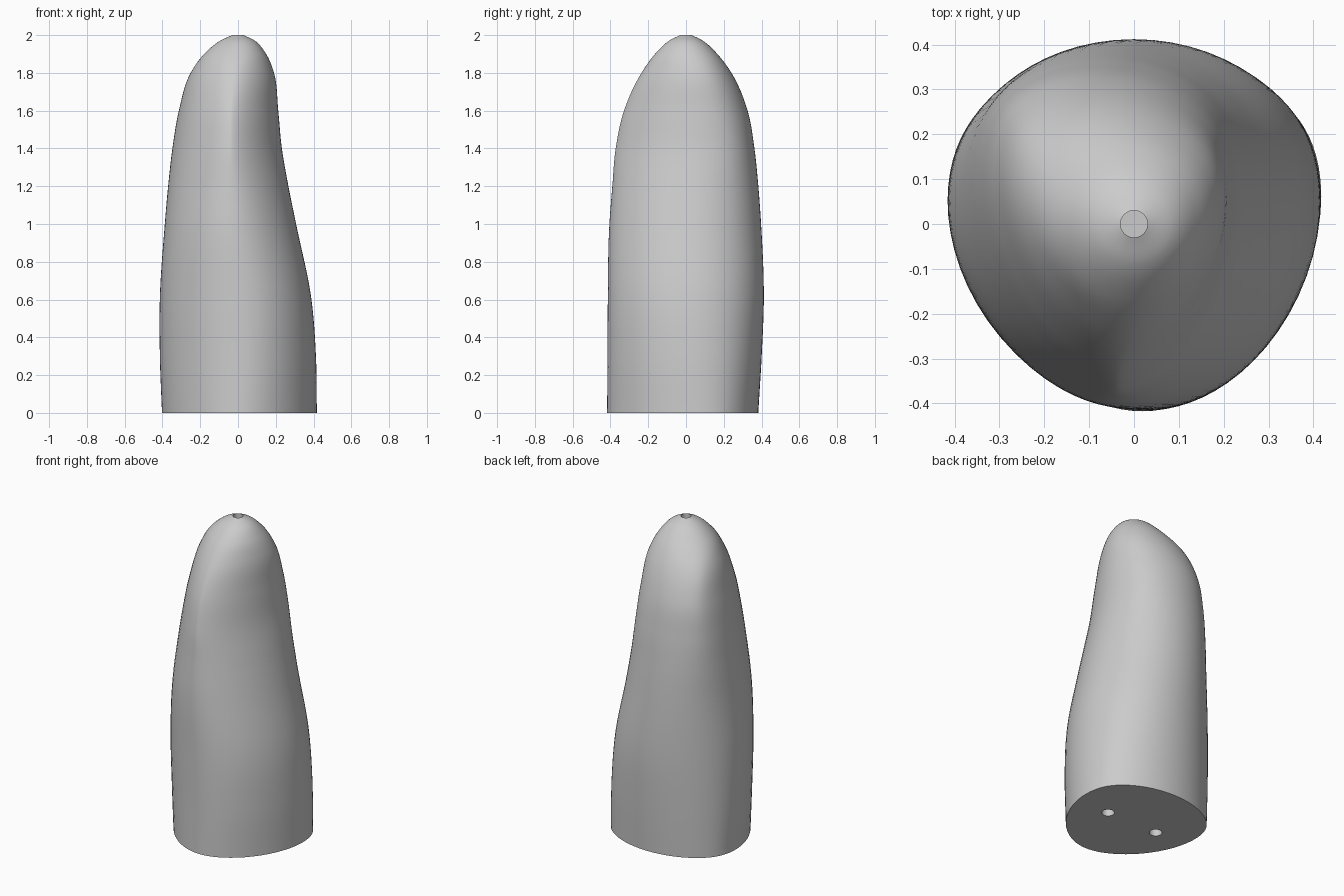
import bpy, bmesh
from math import sin, cos, pi, radians
from mathutils import Vector

SEGMENTS = 72
STEPS = 8
HOLE_DEPTH = 0.1

cube = bpy.data.objects.get("Cube")
if cube:
    bpy.data.objects.remove(cube, do_unlink=True)

# One plain grey for the whole body
grey = bpy.data.materials.new("plain_grey")
grey.use_nodes = True
grey.diffuse_color = (0.6, 0.6, 0.6, 1)
grey.node_tree.nodes["Principled BSDF"].inputs["Base Color"].default_value = grey.diffuse_color

# Each level: height, then the reach of the body in eight directions,
# counter-clockwise from +x (scooped on the left, fuller on the right)
LEVELS = [
    (0.0, .415, .43, .38, .42, .40, .38, .415, .40),
    (0.3, .412, .43, .40, .425, .413, .385, .415, .405),
    (0.6, .39, .415, .413, .425, .415, .39, .415, .395),
    (1.0, .31, .354, .40, .417, .39, .38, .408, .337),
    (1.2, .272, .325, .388, .41, .375, .355, .395, .30),
    (1.4, .24, .30, .37, .395, .355, .325, .38, .263),
    (1.6, .22, .268, .333, .365, .32, .287, .335, .233),
    (1.8, .195, .215, .245, .275, .255, .22, .24, .19),
    (1.9, .15, .16, .167, .18, .18, .165, .165, .15),
    (1.97, .09, .09, .09, .095, .095, .09, .09, .09),
    (2.0,) + (.03,) * 8,
]


def harmonics(reach):
    """Low harmonics of the reach around the section."""
    terms = [(0, sum(reach) / len(reach), 0)]
    for n in (1, 2, 3):
        a = sum(r * cos(n * k * pi / 4) for k, r in enumerate(reach)) / 4
        b = sum(r * sin(n * k * pi / 4) for k, r in enumerate(reach)) / 4
        terms.append((n, a, b))
    return terms


def section(level):
    """Smooth closed outline touching the given reach in each direction."""
    z, terms = level[0], harmonics(level[1:])
    points = []
    for i in range(SEGMENTS):
        t = 2 * pi * i / SEGMENTS
        h = sum(a * cos(n * t) + b * sin(n * t) for n, a, b in terms)
        d = sum(n * (b * cos(n * t) - a * sin(n * t)) for n, a, b in terms)
        points.append(Vector((h * cos(t) - d * sin(t), h * sin(t) + d * cos(t), z)))
    return points


def hermite(levels, i, t):
    """Smooth blend between level i and the next, with slopes taken per unit length."""
    p = [levels[max(i - 1, 0)], levels[i], levels[i + 1], levels[min(i + 2, len(levels) - 1)]]

    def gap(a, b):
        return max(((a[0] - b[0]) ** 2 + (sum(a[1:]) / 8 - sum(b[1:]) / 8) ** 2) ** 0.5, 1e-6)

    g0, g1, g2 = gap(p[0], p[1]), gap(p[1], p[2]), gap(p[2], p[3])
    out = []
    for a, b, c, d in zip(*p):
        mid = (c - b) / g1
        before = (b - a) / g0 if i > 0 else mid
        after = (d - c) / g2 if i + 2 < len(levels) else mid
        m0 = (before * g1 + mid * g0) / (g0 + g1) * g1
        m1 = (mid * g2 + after * g1) / (g1 + g2) * g1
        s = 1 - t
        out.append(b * s * s * (1 + 2 * t) + m0 * t * s * s + c * t * t * (3 - 2 * t) - m1 * t * t * s)
    return out


# Body: lofted sections, with a small blind hole sunk in the tip
outlines = []
for i in range(len(LEVELS) - 1):
    outlines += [section(hermite(LEVELS, i, k / STEPS)) for k in range(STEPS)]
rim = section(LEVELS[-1])
outlines += [rim, [p - Vector((0, 0, HOLE_DEPTH)) for p in rim]]

bm = bmesh.new()
rings = [[bm.verts.new(p) for p in outline] for outline in outlines]
for low, high in zip(rings, rings[1:]):
    for i in range(SEGMENTS):
        j = (i + 1) % SEGMENTS
        bm.faces.new((low[i], low[j], high[j], high[i]))
bm.faces.new(rings[0][::-1])
bm.faces.new(rings[-1])
mesh = bpy.data.meshes.new("body")
bm.to_mesh(mesh)
bm.free()
mesh.materials.append(grey)
body = bpy.data.objects.new("body", mesh)
bpy.context.collection.objects.link(body)

# Two peg holes in the underside
for side in (-1, 1):
    bpy.ops.mesh.primitive_cylinder_add(vertices=32, radius=0.037, depth=2 * HOLE_DEPTH,
                                        location=(0.18 * side, -0.02, 0))
    cutter = bpy.context.object
    cutter.name = "peg_hole_cutter"
    cutter.hide_render = True
    cutter.data.materials.append(grey)
    hole = body.modifiers.new("peg_hole", "BOOLEAN")
    hole.operation = "DIFFERENCE"
    hole.solver = "EXACT"
    hole.object = cutter
    bpy.context.view_layer.objects.active = body
    bpy.ops.object.modifier_apply(modifier=hole.name)
    bpy.data.objects.remove(cutter, do_unlink=True)

# Smooth skin, crisp base and hole edges
bpy.ops.object.select_all(action="DESELECT")
body.select_set(True)
bpy.context.view_layer.objects.active = body
bpy.ops.object.shade_smooth_by_angle(angle=radians(40))
